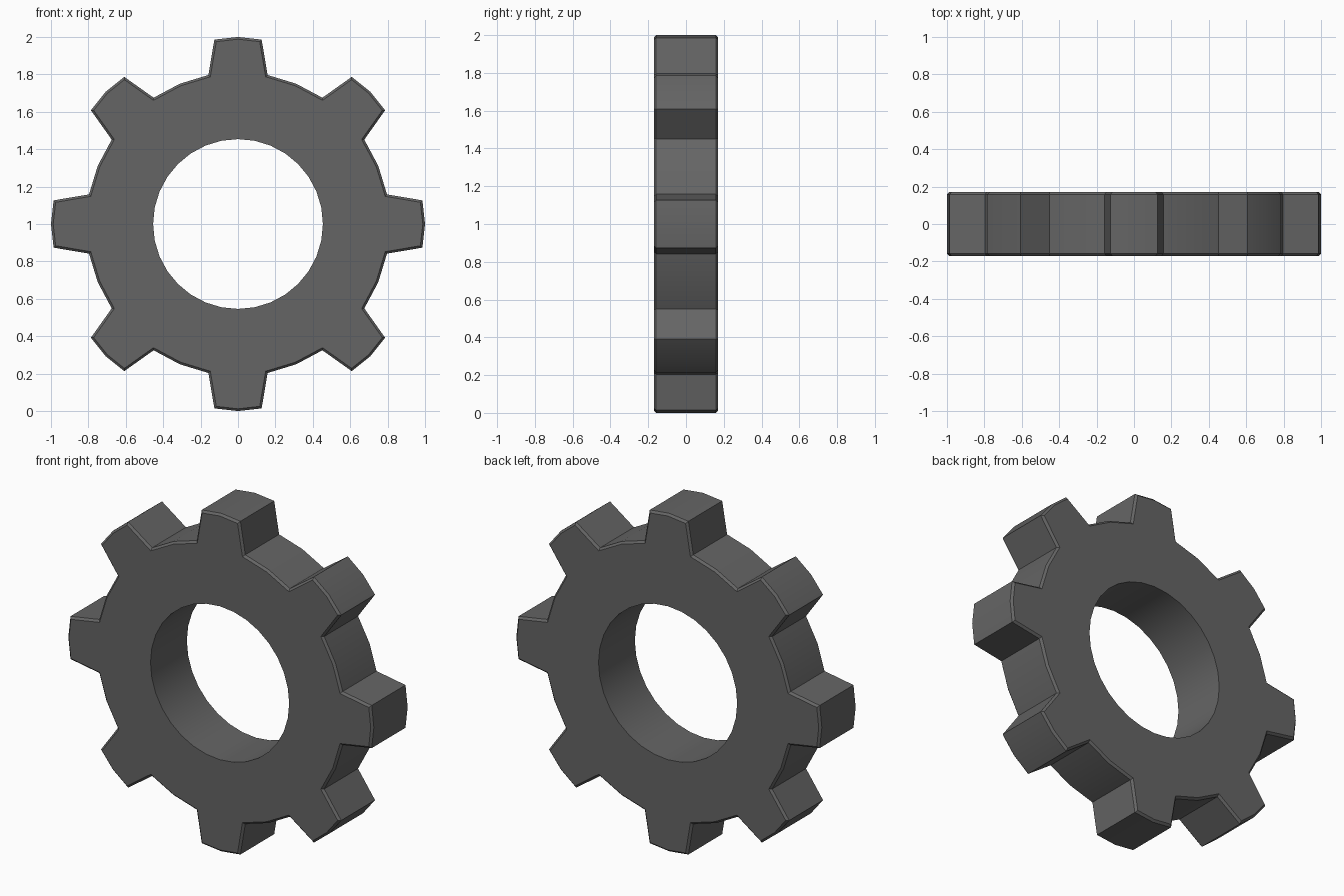
import bpy, bmesh, math
from mathutils import Vector

if "Cube" in bpy.data.objects:
    bpy.data.objects.remove(bpy.data.objects["Cube"])

TEETH, SEG = 8, 32
R_BORE, R_ROOT, R_SIDE, R_TIP = 0.454, 0.812, 0.994, 1.0
HALF = 0.17
TIP_ANGLE = math.radians(7.3)
STEP = 2 * math.pi / SEG

bm = bmesh.new()

def point(r, a):
    # angle measured from the top of the wheel, on its front plane
    return bm.verts.new((r * math.sin(a), -HALF, 1 + r * math.cos(a)))

# ring body between the bore and the tooth roots
bore = [point(R_BORE, i * STEP) for i in range(SEG)]
root = [point(R_ROOT, i * STEP) for i in range(SEG)]
for i in range(SEG):
    j = (i + 1) % SEG
    bm.faces.new((bore[i], root[i], root[j], bore[j]))

# tapered teeth, each made of two halves
for t in range(TEETH):
    i = t * SEG // TEETH
    a = i * STEP
    left, mid, right = point(R_SIDE, a - TIP_ANGLE), point(R_TIP, a), point(R_SIDE, a + TIP_ANGLE)
    bm.faces.new((root[i - 1], left, mid, root[i]))
    bm.faces.new((root[i], mid, right, root[i + 1]))

# thickness
ext = bmesh.ops.extrude_face_region(bm, geom=bm.faces[:])
new = [v for v in ext["geom"] if isinstance(v, bmesh.types.BMVert)]
bmesh.ops.translate(bm, verts=new, vec=(0, 2 * HALF, 0))
bmesh.ops.recalc_face_normals(bm, faces=bm.faces[:])

# small chamfer along the outer rim only
def is_rim(e):
    mid = (e.verts[0].co + e.verts[1].co) / 2
    flat = [abs(f.normal.y) > 0.9 for f in e.link_faces]
    return flat.count(True) == 1 and Vector((mid.x, mid.z - 1)).length > 0.6

bmesh.ops.bevel(bm, geom=[e for e in bm.edges if is_rim(e)], offset=0.012,
                offset_type='OFFSET', segments=1, profile=0.5, affect='EDGES')
bmesh.ops.recalc_face_normals(bm, faces=bm.faces[:])

mesh = bpy.data.meshes.new("gear_wheel")
bm.to_mesh(mesh)
bm.free()
gear = bpy.data.objects.new("gear_wheel", mesh)
bpy.context.collection.objects.link(gear)

mat = bpy.data.materials.new("dark grey metal")
mat.diffuse_color = (0.13, 0.13, 0.13, 1)
mat.use_nodes = True
mat.node_tree.nodes["Principled BSDF"].inputs["Base Color"].default_value = mat.diffuse_color
mesh.materials.append(mat)

bpy.context.view_layer.objects.active = gear
gear.select_set(True)
bpy.ops.object.shade_smooth_by_angle(angle=math.radians(30))
